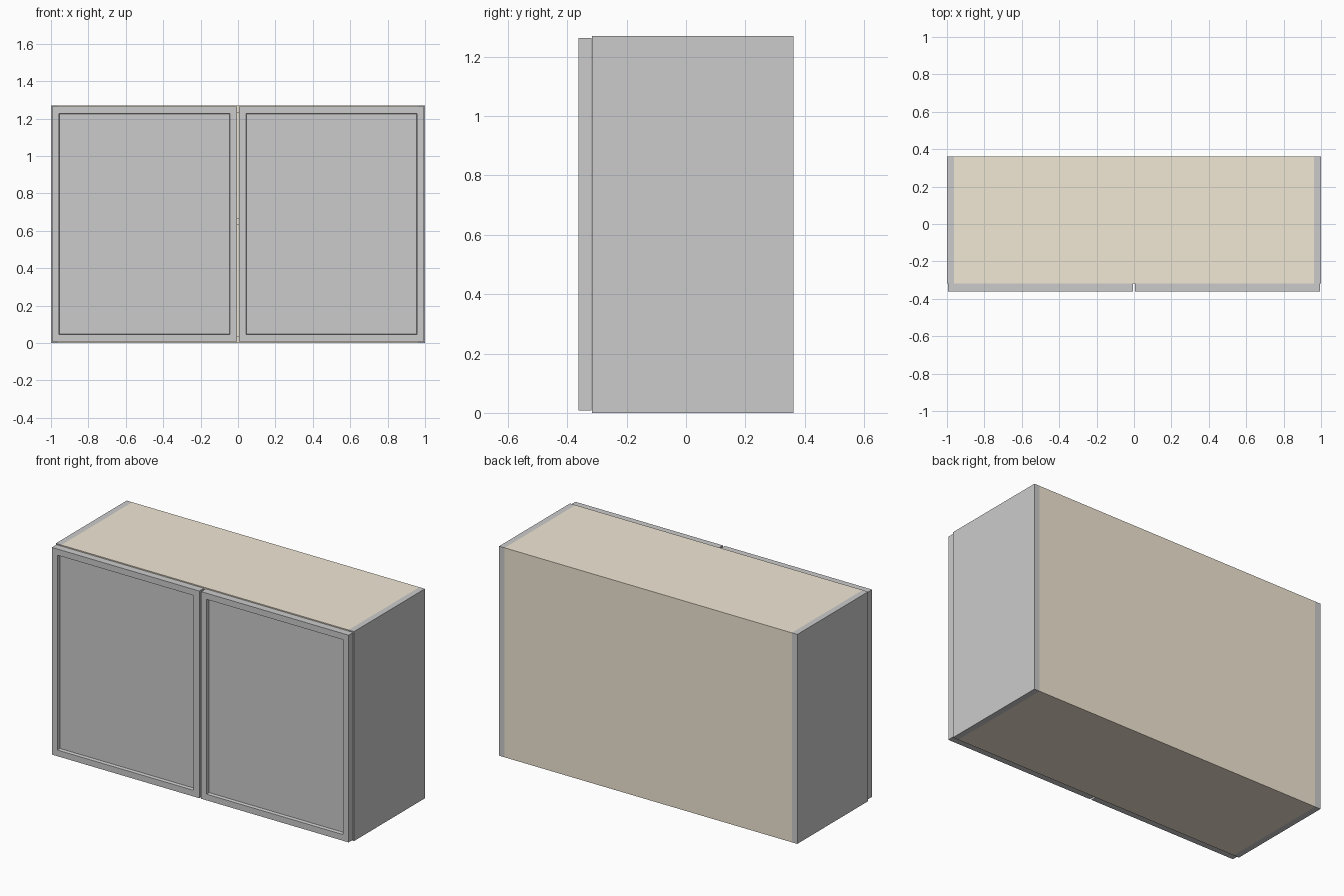
import bpy, bmesh
from mathutils import Vector

if "Cube" in bpy.data.objects:
    bpy.data.objects.remove(bpy.data.objects["Cube"])

W, H = 1.0, 1.27           # half width, height
Y_FRONT, Y_BACK = -0.317, 0.362
T = 0.037                  # board thickness

wood = bpy.data.materials.new("pale_wood")
wood.diffuse_color = (0.88, 0.80, 0.66, 1)
wood.use_nodes = True
wood.node_tree.nodes["Principled BSDF"].inputs["Base Color"].default_value = wood.diffuse_color


def box_mesh(lo, hi):
    lo, hi = Vector(lo), Vector(hi)
    bm = bmesh.new()
    bmesh.ops.create_cube(bm, size=1)
    for v in bm.verts:
        v.co = Vector(lo[i] + (v.co[i] + 0.5) * (hi[i] - lo[i]) for i in range(3))
    bm.normal_update()
    return bm


def finish(name, bm, mat=None):
    me = bpy.data.meshes.new(name)
    bm.to_mesh(me)
    bm.free()
    ob = bpy.data.objects.new(name, me)
    bpy.context.collection.objects.link(ob)
    if mat:
        me.materials.append(mat)
    return ob


# Carcass: top, back and bottom folded from one board, open at front and ends
bm = box_mesh((-W + T, Y_FRONT, 0), (W - T, Y_BACK, H))
openings = [f for f in bm.faces if f.normal.y < -0.5 or abs(f.normal.x) > 0.5]
bmesh.ops.delete(bm, geom=openings, context='FACES')
carcass = finish("carcass", bm, wood)
solid = carcass.modifiers.new("thickness", 'SOLIDIFY')
solid.thickness = T
solid.offset = -1
solid.use_even_offset = True

# Inner shelf
finish("shelf", box_mesh((-W + T, Y_FRONT + 0.01, 0.63),
                         (W - T, Y_BACK - T, 0.63 + T)), wood)

for side, s in (("left", -1), ("right", 1)):
    # Side panel
    xs = sorted((s * W, s * (W - T)))
    finish(side + "_side_panel", box_mesh((xs[0], Y_FRONT, 0), (xs[1], Y_BACK, H)))

    # Door with a recessed centre panel
    xs = sorted((s * 0.006, s * 0.995))
    bm = box_mesh((xs[0], -0.362, 0.008), (xs[1], Y_FRONT - 0.001, 1.264))
    front = [f for f in bm.faces if f.normal.y < -0.5]
    bmesh.ops.inset_region(bm, faces=front, thickness=0.053)
    bmesh.ops.inset_region(bm, faces=front, thickness=0.004, depth=-0.02)
    finish(side + "_door", bm)
